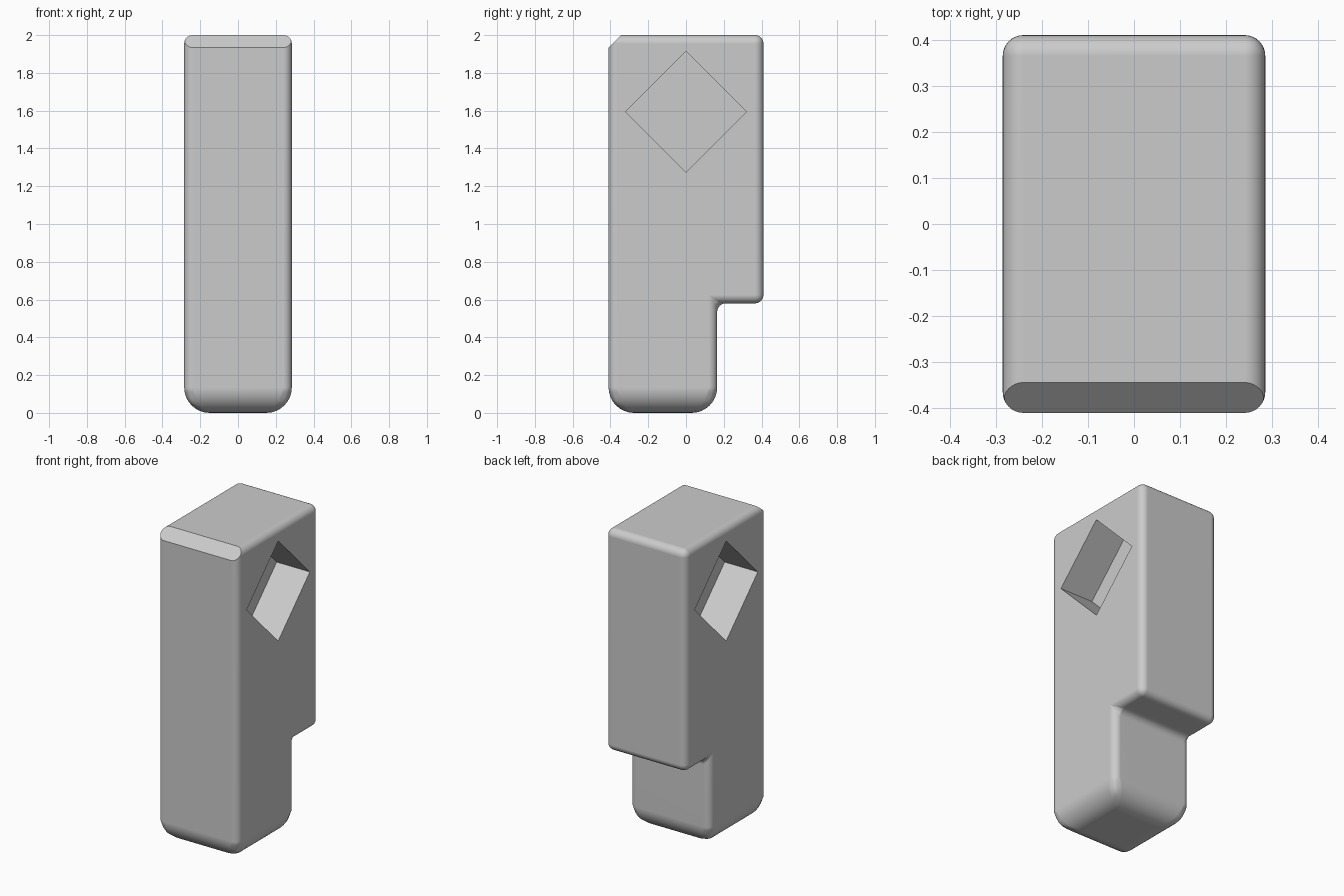
import bpy
import bmesh
import math
from mathutils import Matrix, Vector

cube = bpy.data.objects.get("Cube")
if cube:
    bpy.data.objects.remove(cube, do_unlink=True)

HALF_X, HALF_Y, HEIGHT = 0.285, 0.41, 2.0
EDGE_R, FOOT_R = 0.045, 0.135
POCKET_DEPTH, POCKET_HALF = 0.235, 0.32

grey = bpy.data.materials.new("plain grey")
grey.use_nodes = True
colour = (0.6, 0.6, 0.6, 1)
grey.diffuse_color = colour
grey.node_tree.nodes["Principled BSDF"].inputs["Base Color"].default_value = colour


def make_object(name, bm):
    bmesh.ops.recalc_face_normals(bm, faces=bm.faces)
    mesh = bpy.data.meshes.new(name)
    bm.to_mesh(mesh)
    bm.free()
    mesh.materials.append(grey)
    obj = bpy.data.objects.new(name, mesh)
    bpy.context.collection.objects.link(obj)
    return obj


def box_cutter(name, size, centre, angle):
    bm = bmesh.new()
    bmesh.ops.create_cube(bm, size=1, matrix=Matrix.Translation(centre)
                          @ Matrix.Rotation(angle, 4, 'X')
                          @ Matrix.Diagonal((*size, 1)))
    obj = make_object(name, bm)
    obj.hide_render = True
    return obj


# Body: stepped side profile extruded across the width
profile = [(-HALF_Y, 0), (0.165, 0), (0.165, 0.58), (HALF_Y, 0.58),
           (HALF_Y, HEIGHT), (-HALF_Y, HEIGHT)]
bm = bmesh.new()
side = bm.faces.new([bm.verts.new((-HALF_X, y, z)) for y, z in profile])
extruded = bmesh.ops.extrude_face_region(bm, geom=[side], use_keep_orig=True)
bmesh.ops.translate(bm, vec=(2 * HALF_X, 0, 0),
                    verts=[v for v in extruded["geom"] if isinstance(v, bmesh.types.BMVert)])

# Wide rounding around the foot, narrow rounding on every other edge
weight = bm.edges.layers.float.new("bevel_weight_edge")
for edge in bm.edges:
    at_foot = all(v.co.z < 0.01 for v in edge.verts)
    edge[weight] = 1.0 if at_foot else EDGE_R / FOOT_R
body = make_object("body", bm)
bevel = body.modifiers.new("rounded edges", 'BEVEL')
bevel.limit_method = 'WEIGHT'
bevel.width = FOOT_R
bevel.segments = 8
bevel.use_clamp_overlap = False

# Diamond pockets on both sides
cutters = []
pocket_side = POCKET_HALF * math.sqrt(2)
for name, sign in (("left_pocket", 1), ("right_pocket", -1)):
    centre = Vector((sign * (HALF_X - POCKET_DEPTH + 0.2), 0, 1.595))
    cutters.append(box_cutter(name, (0.4, pocket_side, pocket_side), centre, math.pi / 4))

# Flat chamfer along the front top edge
outward = Vector((0, -1, 1)).normalized()
chamfer_mid = Vector((0, -0.376, 1.968))
cutters.append(box_cutter("chamfer_cut", (1, 0.4, 0.4),
                          chamfer_mid + outward * 0.2, math.pi / 4))

for cutter in cutters:
    cut = body.modifiers.new(cutter.name, 'BOOLEAN')
    cut.operation = 'DIFFERENCE'
    cut.solver = 'EXACT'
    cut.object = cutter

# Apply everything, drop the cutters and shade
bpy.ops.object.select_all(action='DESELECT')
body.select_set(True)
bpy.context.view_layer.objects.active = body
for name in [m.name for m in body.modifiers]:
    bpy.ops.object.modifier_apply(modifier=name)
for cutter in cutters:
    bpy.data.objects.remove(cutter, do_unlink=True)
bpy.ops.object.shade_smooth_by_angle(angle=math.radians(30))
normals = body.modifiers.new("even shading", 'WEIGHTED_NORMAL')
normals.keep_sharp = True
